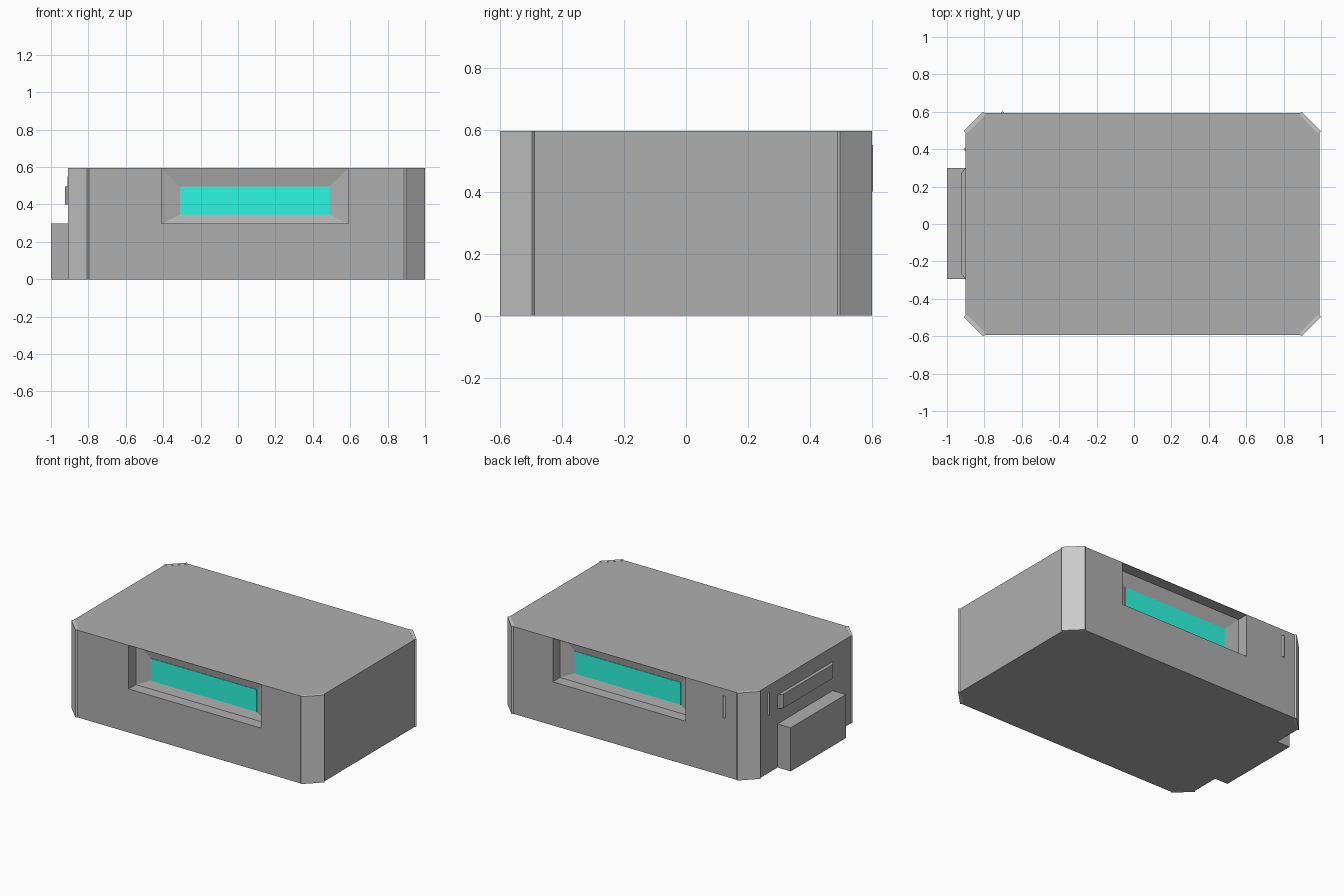
import bpy, bmesh

if "Cube" in bpy.data.objects:
    bpy.data.objects.remove(bpy.data.objects["Cube"])

CX = 0.045          # the body sits off-centre because of the side step
H = 0.595           # body height


def material(name, r, g, b):
    mat = bpy.data.materials.new(name)
    mat.diffuse_color = (r, g, b, 1)
    mat.use_nodes = True
    mat.node_tree.nodes["Principled BSDF"].inputs["Base Color"].default_value = mat.diffuse_color
    return mat


dark_grey = material("dark_grey", 0.43, 0.43, 0.43)
turquoise = material("turquoise", 0.025, 0.94, 0.75)


def prism(name, outline, z0, z1, mat=None):
    """Extrude a flat xy outline between two heights."""
    bm = bmesh.new()
    face = bm.faces.new([bm.verts.new((x, y, z0)) for x, y in outline])
    top = bmesh.ops.extrude_face_region(bm, geom=[face])
    for v in top["geom"]:
        if isinstance(v, bmesh.types.BMVert):
            v.co.z = z1
    bmesh.ops.recalc_face_normals(bm, faces=bm.faces[:])
    mesh = bpy.data.meshes.new(name)
    bm.to_mesh(mesh)
    bm.free()
    if mat:
        mesh.materials.append(mat)
    ob = bpy.data.objects.new(name, mesh)
    bpy.context.collection.objects.link(ob)
    return ob


def box(name, x0, x1, y0, y1, z0, z1, mat=None):
    y0, y1 = sorted((y0, y1))
    return prism(name, [(x0, y0), (x1, y0), (x1, y1), (x0, y1)], z0, z1, mat)


def add_funnel(ob, s):
    """Taper the inner end of a recess cutter down to the screen outline."""
    bm = bmesh.new()
    bm.from_mesh(ob.data)
    inner = min(bm.faces, key=lambda f: s * f.calc_center_median().y)
    tip = bmesh.ops.extrude_discrete_faces(bm, faces=[inner])["faces"][0]
    for v in tip.verts:
        v.co = (min(max(v.co.x, -0.31), 0.49), s * 0.497, min(max(v.co.z, 0.345), 0.497))
    bm.to_mesh(ob.data)
    bm.free()


# Main body with cut corners
hx, hy, cut = 0.946, 0.593, 0.104
body = prism("body", [
    (CX + hx, -hy + cut), (CX + hx, hy - cut), (CX + hx - cut, hy),
    (CX - hx + cut, hy), (CX - hx, hy - cut), (CX - hx, -hy + cut),
    (CX - hx + cut, -hy), (CX + hx - cut, -hy)], 0, H, dark_grey)

# Window recesses in the front and back, reaching up to the thin roof
for side, s in (("front", -1), ("back", 1)):
    cutter = box(side + "_recess_cutter", -0.41, 0.59, s * 0.515, s * 0.7,
                 0.297, H - 0.002, dark_grey)
    add_funnel(cutter, s)
    cutter.hide_render = True
    mod = body.modifiers.new("recess", "BOOLEAN")
    mod.operation, mod.solver, mod.object = "DIFFERENCE", "EXACT", cutter
    bpy.context.view_layer.objects.active = body
    bpy.ops.object.modifier_apply(modifier=mod.name)
    bpy.data.objects.remove(cutter)
    # Coloured screen inside the recess
    box(side + "_screen", -0.31, 0.49, s * 0.494, s * 0.5, 0.345, 0.497, turquoise)

# Raised lighter panels on the four cut corners
for sx in (-1, 1):
    for sy in (-1, 1):
        prism("corner_panel",
              [(CX + sx * x, sy * y) for x, y in
               ((0.842, 0.593), (0.852, 0.6), (0.955, 0.497), (0.946, 0.489),
                (0.934, 0.489), (0.842, 0.581))], 0, H + 0.001)

# Step and tapered handle bar on the left side
box("side_step", -1.0, -0.9, -0.295, 0.3, 0, 0.297, dark_grey)
prism("side_bar", [(-0.9, -0.295), (-0.925, -0.265), (-0.925, 0.27), (-0.9, 0.3)],
      0.4, 0.495, dark_grey)

# Thin upright ridges beside the back left corner
for name, x, y in (("back_ridge", -0.703, 0.593), ("left_ridge", -0.901, 0.4)):
    r = 0.01
    prism(name, [(x + r, y), (x, y + r), (x - r, y), (x, y - r)], 0.4, 0.55)
